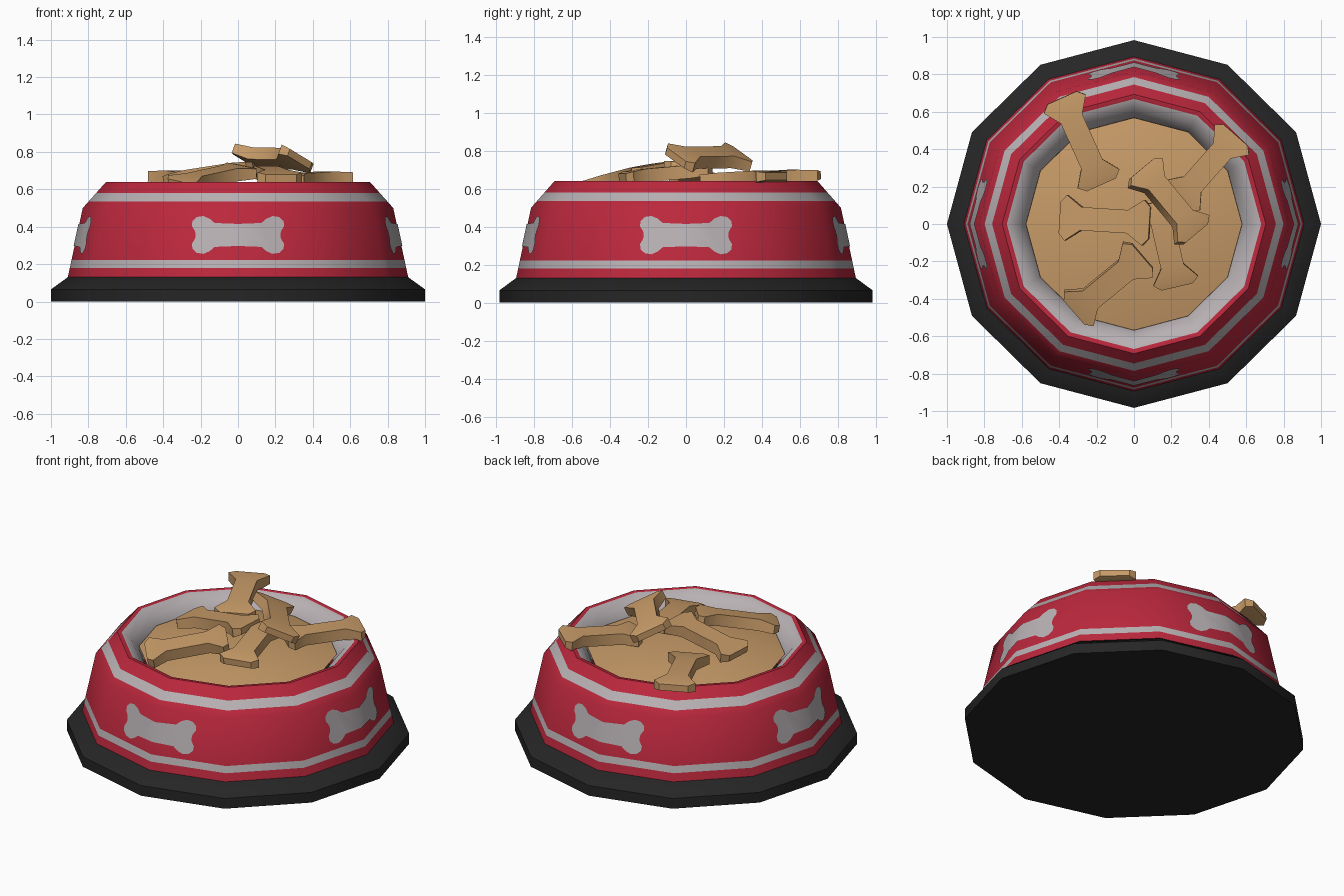
import bpy, bmesh, math
from mathutils import Vector, Matrix

if "Cube" in bpy.data.objects:
    bpy.data.objects.remove(bpy.data.objects["Cube"])

SIDES = 12
Y_SCALE = 0.983


def material(name, rgb):
    m = bpy.data.materials.new(name)
    m.diffuse_color = (*rgb, 1.0)
    m.use_nodes = True
    m.node_tree.nodes["Principled BSDF"].inputs["Base Color"].default_value = m.diffuse_color
    return m


RED = material("red", (0.50, 0.021, 0.046))
WHITE = material("pale grey", (0.48, 0.44, 0.455))
BLACK = material("rubber black", (0.019, 0.019, 0.019))
TAN = material("biscuit tan", (0.57, 0.325, 0.137))


def finish(bm, name, mats, angle=40):
    me = bpy.data.meshes.new(name)
    bm.to_mesh(me)
    bm.free()
    ob = bpy.data.objects.new(name, me)
    bpy.context.collection.objects.link(ob)
    for m in mats:
        me.materials.append(m)
    bpy.ops.object.select_all(action='DESELECT')
    ob.select_set(True)
    bpy.context.view_layer.objects.active = ob
    bpy.ops.object.shade_smooth_by_angle(angle=math.radians(angle))
    return ob


def lathe(name, profile, mats, bands=None):
    """Spin (r, z) points round z; bands gives a material per profile segment."""
    bm = bmesh.new()
    rings = []
    for r, z in profile:
        rings.append([bm.verts.new((r * math.cos(2 * math.pi * i / SIDES),
                                    r * math.sin(2 * math.pi * i / SIDES) * Y_SCALE, z))
                      for i in range(SIDES)])
    for k in range(len(rings) - 1):
        a, b = rings[k], rings[k + 1]
        for i in range(SIDES):
            j = (i + 1) % SIDES
            f = bm.faces.new((a[i], a[j], b[j], b[i]))
            f.material_index = bands[k] if bands else 0
    bmesh.ops.remove_doubles(bm, verts=bm.verts[:], dist=1e-5)
    return finish(bm, name, mats)


def wall_radius(z):
    """Outer radius of the bowl wall: lower slope, then shoulder."""
    if z < 0.50:
        return 0.91 + (0.83 - 0.91) * (z - 0.13) / 0.37
    return 0.83 + (0.705 - 0.83) * (z - 0.50) / 0.14


# Black rubber base
lathe("base", [(0, 0), (1, 0), (1, 0.065), (0.91, 0.13), (0.85, 0.13)], [BLACK])

# Bowl wall with two stripes, rim and pale inner wall
heights = [0.13, 0.18, 0.222, 0.50, 0.535, 0.58, 0.64]
profile = [(wall_radius(z), z) for z in heights]
profile += [(0.68, 0.638), (0.625, 0.60), (0.58, 0.54), (0.57, 0.48)]
lathe("bowl", profile, [RED, WHITE], [0, 1, 0, 0, 1, 0, 0, 1, 1, 1])

# Low mound of food
lathe("food", [(0.578, 0.555), (0.40, 0.595), (0.20, 0.615), (0, 0.622)], [TAN])

# Painted bone marks, folded round the corner at each quarter of the wall
upper = [(0, .415), (.125, .42), (.152, .443), (.185, .457), (.22, .452),
         (.244, .43), (.246, .402), (.23, .377), (.226, .356)]
outline = upper + [(x, 0.712 - z) for x, z in reversed(upper[:-1])]


def bone_mark(name, turn):
    bm = bmesh.new()
    rot = Matrix.Rotation(turn, 3, 'Z')
    for side in (1, -1):
        vs = []
        for x, z in outline:
            y = -(wall_radius(z) + 0.005 - math.tan(math.radians(15)) * x)
            p = rot @ Vector((side * x, y, z))
            p.y *= Y_SCALE
            vs.append(bm.verts.new(p))
        bm.faces.new(vs[::-1] if side > 0 else vs)
    bmesh.ops.remove_doubles(bm, verts=bm.verts[:], dist=1e-5)
    finish(bm, name, [WHITE])


for n, label in enumerate(["front", "right", "back", "left"]):
    bone_mark("bone_mark_" + label, n * math.pi / 2)


# Bone-shaped biscuits: rectangular sections (position, width, thickness)
SECTIONS = [(0, .17, .04), (.07, .245, .055), (.24, .125, .07),
            (.76, .125, .07), (.93, .245, .055), (1, .17, .04)]


def biscuit(name, p, q, roll=0):
    p, q = Vector(p), Vector(q)
    ax = (q - p).normalized()
    side = Vector((0, 0, 1)).cross(ax).normalized()
    side = Matrix.Rotation(math.radians(roll), 3, ax) @ side
    up = ax.cross(side)
    bm = bmesh.new()
    rings = []
    for t, w, h in SECTIONS:
        c = p.lerp(q, t)
        rings.append([bm.verts.new(c + side * (sx * w / 2) + up * (sz * h / 2))
                      for sx, sz in ((1, 1), (-1, 1), (-1, -1), (1, -1))])
    for a, b in zip(rings, rings[1:]):
        for i in range(4):
            j = (i + 1) % 4
            bm.faces.new((a[i], a[j], b[j], b[i]))
    bm.faces.new(rings[0])
    bm.faces.new(rings[-1])
    bmesh.ops.recalc_face_normals(bm, faces=bm.faces[:])
    finish(bm, name, [TAN])


biscuit("biscuit_back_left", (-.385, .675, .672), (-.175, .21, .645))
biscuit("biscuit_back_right", (.545, .475, .665), (.24, .13, .645))
biscuit("biscuit_left", (-.395, .035, .65), (.085, .005, .725))
biscuit("biscuit_top", (.04, .295, .768), (.33, -.055, .762), -25)
biscuit("biscuit_front_left", (-.32, -.47, .625), (.045, -.17, .705), 8)
biscuit("biscuit_front_right", (.23, -.335, .66), (.125, .12, .70))
